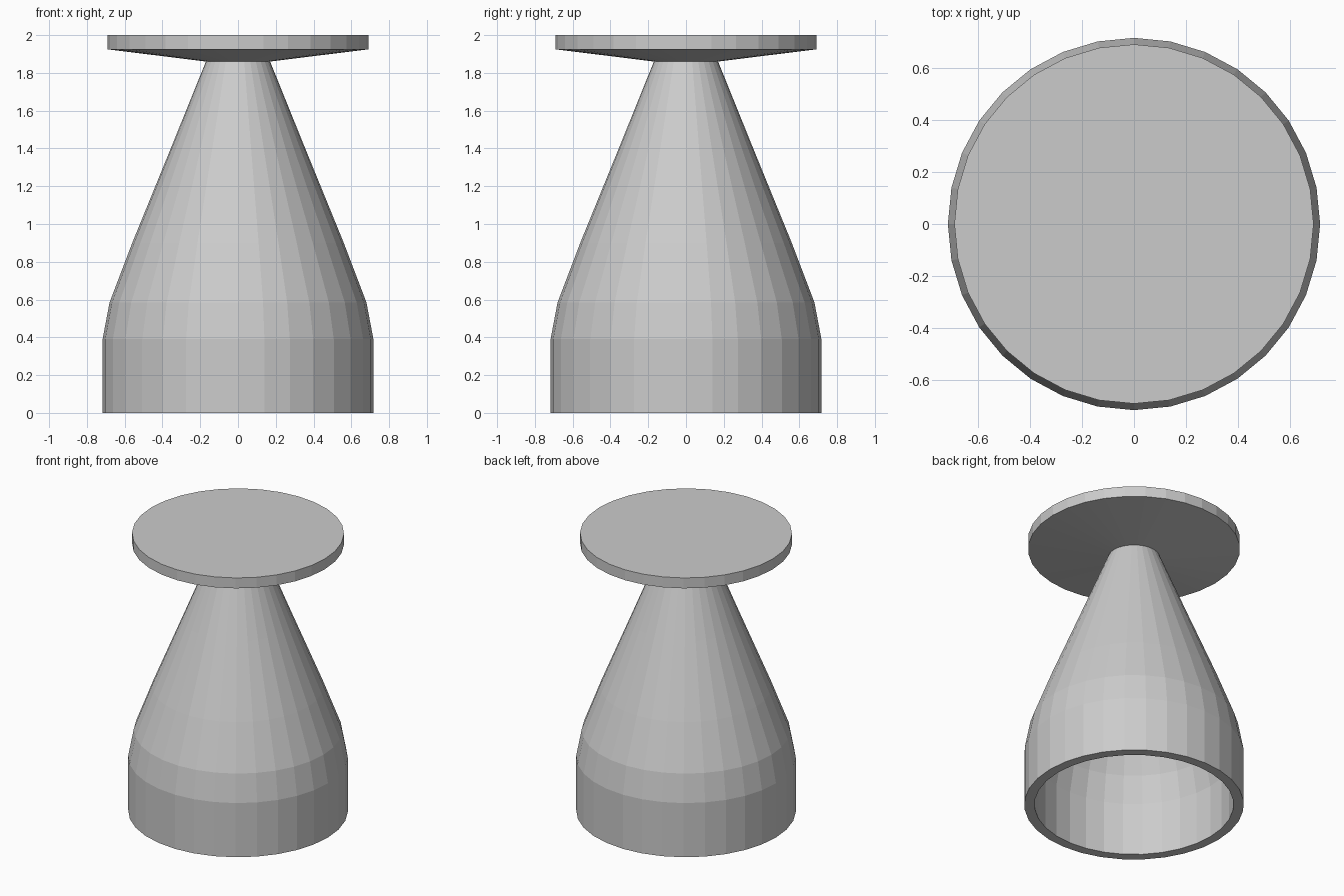
import bpy, bmesh, math

if "Cube" in bpy.data.objects:
    bpy.data.objects.remove(bpy.data.objects["Cube"])

SIDES = 32


def lathe(name, profile):
    """Revolve an (r, z) profile around z; r = 0 ends become poles."""
    bm = bmesh.new()
    rings = []
    for r, z in profile:
        if r == 0:
            rings.append([bm.verts.new((0, 0, z))] * SIDES)
        else:
            rings.append([bm.verts.new((r * math.cos(2 * math.pi * i / SIDES),
                                        r * math.sin(2 * math.pi * i / SIDES), z))
                          for i in range(SIDES)])
    for a, b in zip(rings, rings[1:]):
        for i in range(SIDES):
            j = (i + 1) % SIDES
            bm.faces.new(dict.fromkeys((a[i], a[j], b[j], b[i])))
    bmesh.ops.recalc_face_normals(bm, faces=bm.faces)
    mesh = bpy.data.meshes.new(name)
    bm.to_mesh(mesh)
    bm.free()
    obj = bpy.data.objects.new(name, mesh)
    bpy.context.collection.objects.link(obj)
    return obj


# Hollow cup wall, open at the bottom, narrowing to the neck, with the
# flat disc foot on top
inner = [(0, 1.80), (0.115, 1.80), (0.29, 1.36), (0.49, 0.87),
         (0.61, 0.57), (0.65, 0.38), (0.65, 0)]
outer = [(0.717, 0), (0.717, 0.39), (0.68, 0.585), (0.56, 0.90),
         (0.36, 1.39), (0.17, 1.86)]
foot = [(0.692, 1.925), (0.692, 2.0), (0, 2.0)]
lathe("upturned_goblet", inner + outer + foot)
